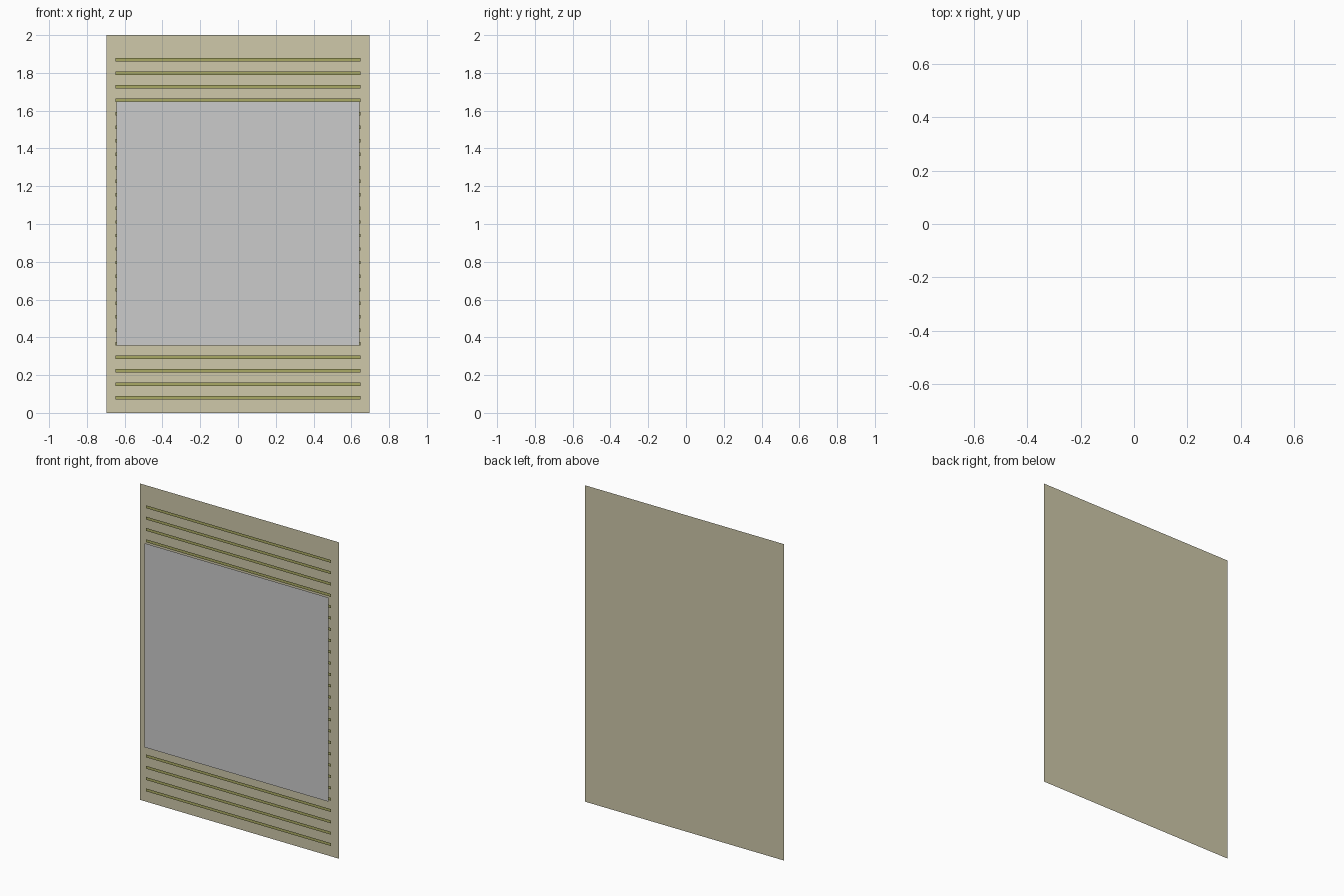
import bpy
import math

if "Cube" in bpy.data.objects:
    bpy.data.objects.remove(bpy.data.objects["Cube"])


def material(name, color):
    mat = bpy.data.materials.new(name)
    mat.diffuse_color = color
    mat.use_nodes = True
    mat.node_tree.nodes["Principled BSDF"].inputs["Base Color"].default_value = mat.diffuse_color
    return mat


def sheet(name, width, z0, z1, y, mat=None):
    """Upright flat sheet facing -y, spanning z0..z1."""
    bpy.ops.mesh.primitive_plane_add(size=1, location=(0, y, (z0 + z1) / 2),
                                     rotation=(math.pi / 2, 0, 0))
    ob = bpy.context.object
    ob.name = name
    ob.scale = (width, z1 - z0, 1)
    bpy.ops.object.transform_apply(location=False, rotation=False, scale=True)
    if mat:
        ob.data.materials.append(mat)
    return ob


khaki = material("khaki", (0.62, 0.58, 0.40, 1))
olive = material("olive", (0.40, 0.40, 0.13, 1))

# Backing panel
sheet("back_panel", 1.392, 0.0, 2.0, 0.015, khaki)

# Thin horizontal slats, evenly repeated up the panel
slat = sheet("slats", 1.297, 0.071, 0.089, 0.005, olive)
array = slat.modifiers.new("repeat_up", 'ARRAY')
array.count = 26
array.use_relative_offset = False
array.use_constant_offset = True
array.constant_offset_displace = (0, 0.0716, 0)

# Plain square front sheet
sheet("front_square", 1.288, 0.358, 1.648, -0.015)
